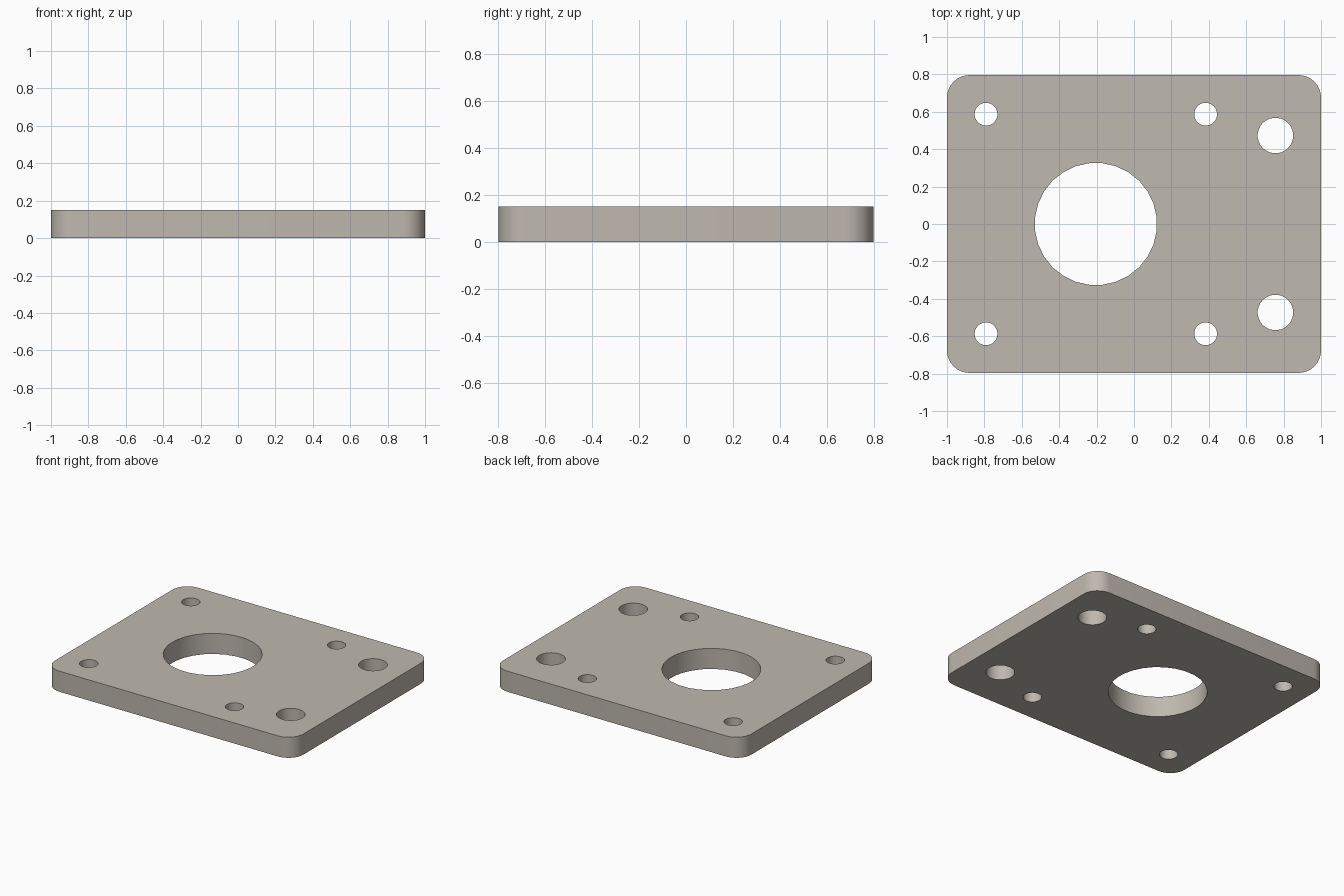
import bpy, bmesh
from math import pi, cos, sin, radians

if "Cube" in bpy.data.objects:
    bpy.data.objects.remove(bpy.data.objects["Cube"])

W, D, H = 2.0, 1.592, 0.15
CORNER = 0.12


def arc(cx, cy, r, start, sweep, n):
    return [(cx + r * cos(start + sweep * i / n), cy + r * sin(start + sweep * i / n))
            for i in range(n + 1)]


curve = bpy.data.curves.new("mounting_plate", 'CURVE')
curve.dimensions = '2D'
curve.fill_mode = 'BOTH'
curve.extrude = H / 2


def add_loop(pts):
    s = curve.splines.new('POLY')
    s.points.add(len(pts) - 1)
    for p, (x, y) in zip(s.points, pts):
        p.co = (x, y, 0, 1)
    s.use_cyclic_u = True


def add_hole(x, y, r, n=28):
    add_loop(arc(x, y, r, pi / n, 2 * pi, n)[:-1])


# Rounded outline
outline = []
for i, (sx, sy) in enumerate([(1, 1), (-1, 1), (-1, -1), (1, -1)]):
    outline += arc(sx * (W / 2 - CORNER), sy * (D / 2 - CORNER), CORNER, i * pi / 2, pi / 2, 8)
add_loop(outline)

# Central bore, four bolt holes around it, two larger side holes
add_hole(-0.204, 0, 0.327)
for sy in (1, -1):
    add_hole(-0.204 - 0.587, sy * 0.587, 0.061)
    add_hole(-0.204 + 0.587, sy * 0.587, 0.061)
    add_hole(0.756, sy * 0.473, 0.095)

# Turn the extruded profile into one welded mesh standing on z = 0
src = bpy.data.objects.new("profile", curve)
bpy.context.collection.objects.link(src)
src.location.z = H / 2
bpy.context.view_layer.update()
mesh = bpy.data.meshes.new_from_object(src.evaluated_get(bpy.context.evaluated_depsgraph_get()))
mesh.transform(src.matrix_world)
bpy.data.objects.remove(src)

bm = bmesh.new()
bm.from_mesh(mesh)
bmesh.ops.remove_doubles(bm, verts=bm.verts, dist=1e-4)
bmesh.ops.recalc_face_normals(bm, faces=bm.faces)
bm.to_mesh(mesh)
bm.free()

# Warm grey metal
metal = bpy.data.materials.new("warm_grey")
metal.diffuse_color = (0.52, 0.48, 0.425, 1)
metal.use_nodes = True
metal.node_tree.nodes["Principled BSDF"].inputs["Base Color"].default_value = metal.diffuse_color
mesh.materials.clear()
mesh.materials.append(metal)

plate = bpy.data.objects.new("mounting_plate", mesh)
bpy.context.collection.objects.link(plate)
bpy.context.view_layer.objects.active = plate
plate.select_set(True)
bpy.ops.object.shade_smooth_by_angle(angle=radians(30))
